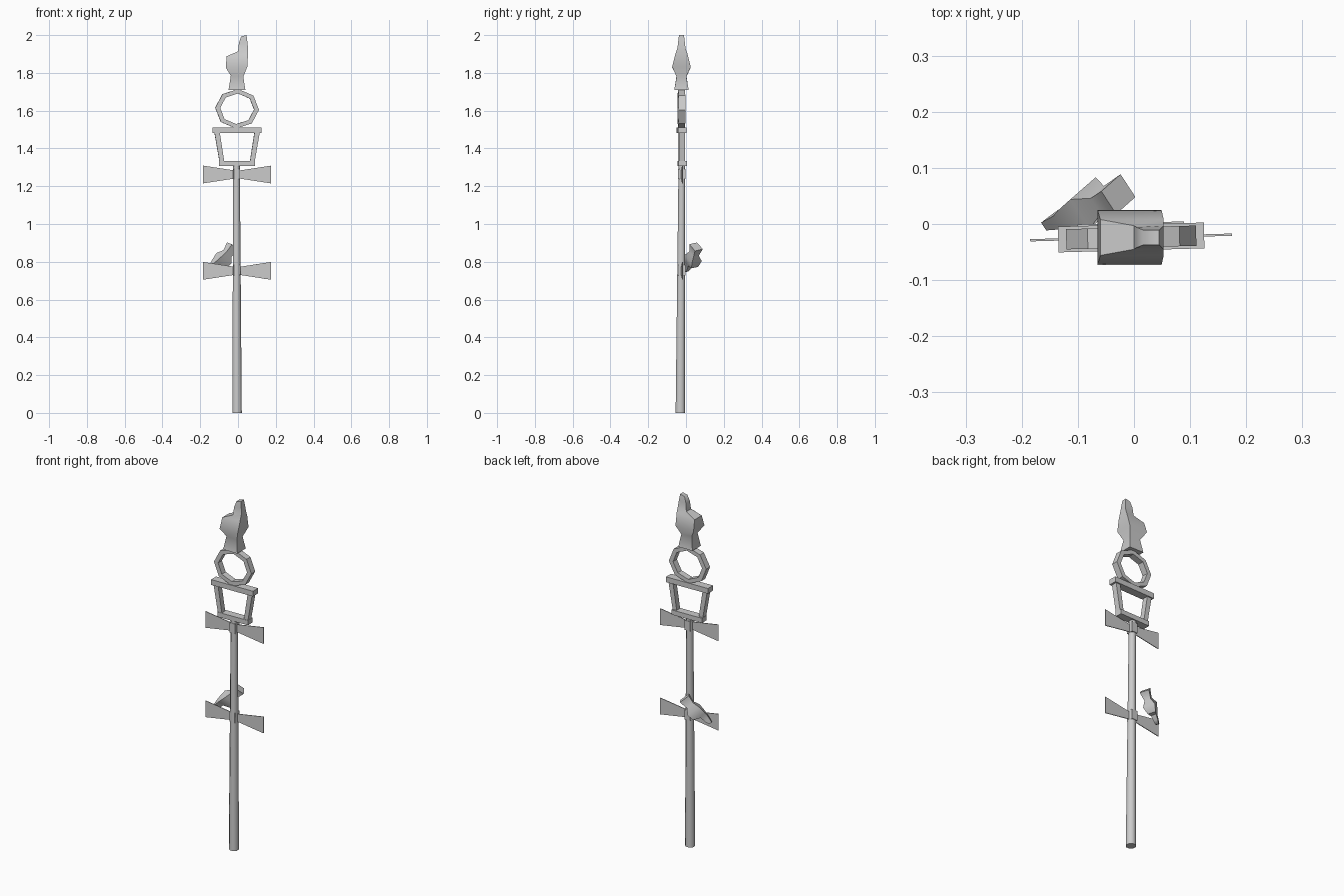
import bpy, bmesh, math
from mathutils import Vector, Matrix

if "Cube" in bpy.data.objects:
    bpy.data.objects.remove(bpy.data.objects["Cube"])

CX, CY = -0.005, -0.024
TURN = Matrix.Translation((CX, CY, 0)) @ Matrix.Rotation(math.radians(1.6), 4, 'Z')


def loft(name, rings, matrix, smooth=None):
    """Skin a list of equal-length point rings and cap both ends."""
    bm = bmesh.new()
    loops = [[bm.verts.new(p) for p in r] for r in rings]
    n = len(loops[0])
    for a, b in zip(loops, loops[1:]):
        for i in range(n):
            j = (i + 1) % n
            bm.faces.new((a[i], a[j], b[j], b[i]))
    bm.faces.new(loops[0][::-1])
    bm.faces.new(loops[-1])
    bmesh.ops.recalc_face_normals(bm, faces=bm.faces)
    me = bpy.data.meshes.new(name)
    bm.to_mesh(me)
    bm.free()
    ob = bpy.data.objects.new(name, me)
    bpy.context.collection.objects.link(ob)
    ob.matrix_world = matrix
    if smooth:
        bpy.ops.object.select_all(action='DESELECT')
        ob.select_set(True)
        bpy.context.view_layer.objects.active = ob
        bpy.ops.object.shade_smooth_by_angle(angle=math.radians(smooth))
    return ob


def slab(name, outline, y0, y1):
    """Extrude an xz outline between two depths."""
    return loft(name, [[(x, y, z) for x, z in outline] for y in (y0, y1)], TURN)


def rect(x0, x1, z0, z1):
    return [(x0, z0), (x1, z0), (x1, z1), (x0, z1)]


# Tapering pole
def pole_ring(x, y, z, r):
    return [(x + r * math.cos(math.pi * (i + .5) / 4),
             y + r * math.sin(math.pi * (i + .5) / 4), z) for i in range(8)]

loft("pole", [pole_ring(-0.005, -0.030, 0, 0.027),
              pole_ring(-0.008, -0.022, 1.31, 0.019)], Matrix(), 50)

# Thin flared blades with a small bracket at each level
for label, z in (("lower", 0.752), ("upper", 1.262)):
    for side, s in (("left", -1), ("right", 1)):
        slab(f"{label}_{side}_blade",
             [(s * 0.005, z - 0.02), (s * 0.18, z - 0.047),
              (s * 0.18, z + 0.047), (s * 0.005, z + 0.02)], -0.002, 0.002)
    slab(f"{label}_bracket", rect(-0.018, 0.016, z - 0.025, z + 0.03), -0.018, 0.022)

# Open trapezoid frame
slab("frame_bottom_bar", rect(-0.095, 0.095, 1.306, 1.333), -0.018, 0.026)
slab("frame_top_bar", rect(-0.13, 0.13, 1.481, 1.511), -0.023, 0.023)
for side, s in (("left", -1), ("right", 1)):
    slab(f"frame_{side}_post",
         [(s * 0.068, 1.33), (s * 0.093, 1.33), (s * 0.12, 1.485), (s * 0.092, 1.485)],
         -0.016, 0.016)

# Octagonal ring: square section swept round and closed on itself
bm = bmesh.new()
secs = []
for i in range(8):
    a = math.radians(45 * i - 3)
    secs.append([bm.verts.new((r * math.cos(a), y, 1.61 + r * math.sin(a) * 0.9))
                 for r, y in ((0.116, -.018), (0.116, .018), (0.09, .018), (0.09, -.018))])
for i in range(8):
    a, b = secs[i], secs[(i + 1) % 8]
    for k in range(4):
        m = (k + 1) % 4
        bm.faces.new((a[k], a[m], b[m], b[k]))
bmesh.ops.recalc_face_normals(bm, faces=bm.faces)
me = bpy.data.meshes.new("ring")
bm.to_mesh(me)
bm.free()
ring = bpy.data.objects.new("ring", me)
bpy.context.collection.objects.link(ring)
ring.matrix_world = TURN

# Four-sided flame / bird form: x0, x1, half depth, z at x0, z at x1
PROFILE = [(-0.045, 0.044, 0.038, 0.0, 0.0),
           (-0.033, 0.033, 0.026, 0.075, 0.07),
           (-0.060, 0.054, 0.049, 0.118, 0.122),
           (-0.055, 0.058, 0.032, 0.178, 0.19),
           (0.005, 0.058, 0.021, 0.204, 0.222),
           (0.010, 0.055, 0.018, 0.25, 0.25),
           (0.022, 0.050, 0.013, 0.283, 0.29)]
BODY = [[(x0, -d, z0), (x1, -d, z1), (x1, d, z1), (x0, d, z0)]
        for x0, x1, d, z0, z1 in PROFILE]

loft("finial", BODY, Matrix.Translation((CX, CY, 1.71)), 60)

# Smaller copy hanging behind the pole, head down
zd = Vector((-0.605, -0.215, -0.77)).normalized()
e = Vector((0.54, -0.84, -0.2))
xd = zd.cross(e).normalized()
yd = zd.cross(xd)
basis = Matrix((xd, yd, zd)).transposed().to_4x4()
loft("perched_form", BODY,
     Matrix.Translation((-0.028, 0.053, 0.88)) @ basis @ Matrix.Scale(0.65, 4), 60)
